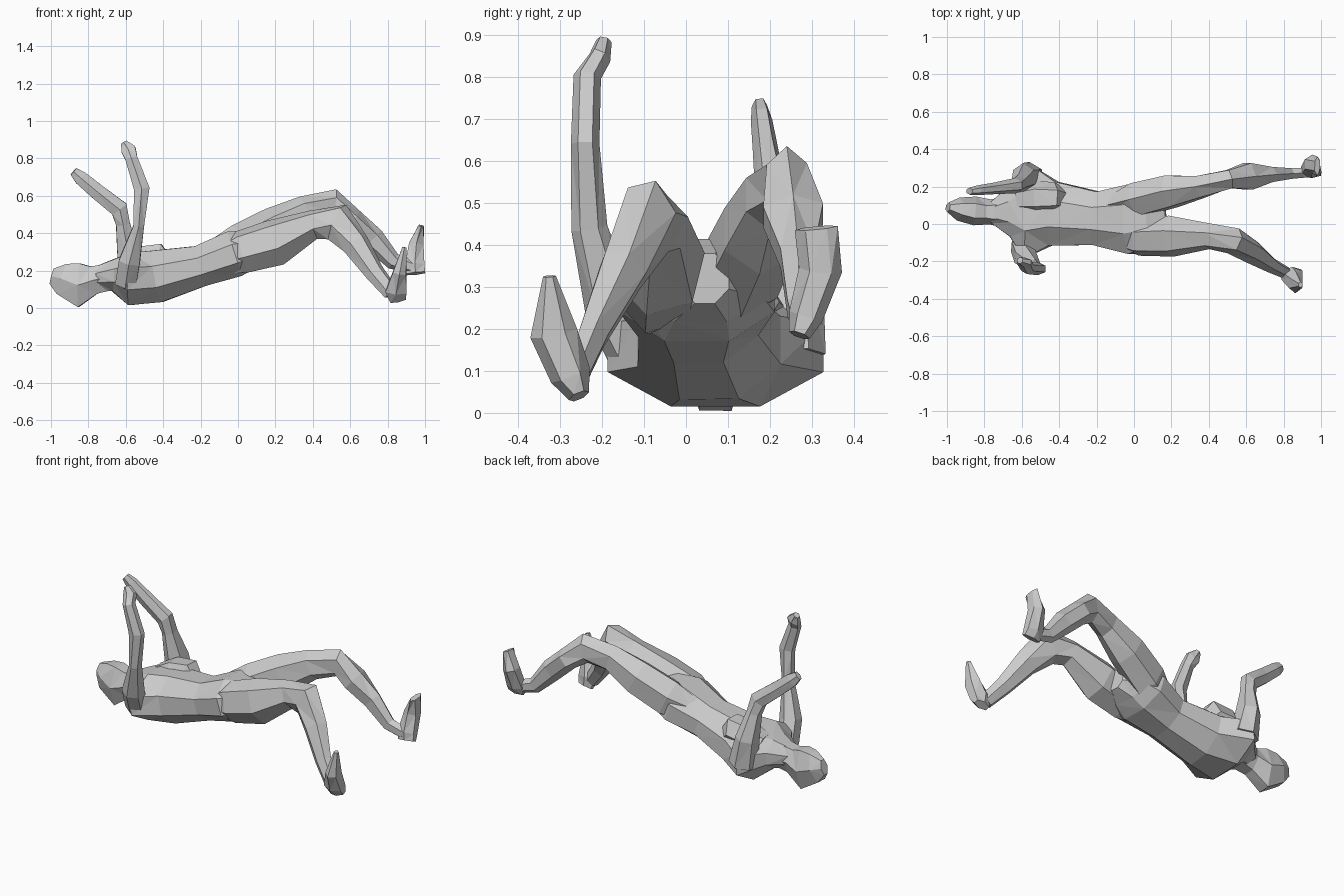
import bpy, bmesh, math
from mathutils import Vector


def loft(name, rings, sides=6, roll=0.0):
    """Skin rings (x, y, z, half width across y, half depth) set square to their path."""
    bm = bmesh.new()
    pts = [Vector(r[:3]) for r in rings]
    loops = []
    for i, (x, y, z, w, d) in enumerate(rings):
        t = (pts[min(i + 1, len(pts) - 1)] - pts[max(i - 1, 0)]).normalized()
        side = Vector((0, 1, 0))
        side = (side - t * side.dot(t)).normalized()
        up = t.cross(side)
        loop = []
        for k in range(sides):
            a = 2 * math.pi * k / sides + math.radians(roll)
            loop.append(bm.verts.new(pts[i] + side * w * 1.03 * math.cos(a)
                                     + up * d * 1.08 * math.sin(a)))
        loops.append(loop)
    for a, b in zip(loops, loops[1:]):
        for k in range(sides):
            j = (k + 1) % sides
            bm.faces.new((a[k], a[j], b[j], b[k]))
    bm.faces.new(loops[0][::-1])
    bm.faces.new(loops[-1])
    bmesh.ops.recalc_face_normals(bm, faces=bm.faces)
    bmesh.ops.triangulate(bm, faces=bm.faces)
    mesh = bpy.data.meshes.new(name)
    bm.to_mesh(mesh)
    bm.free()
    obj = bpy.data.objects.new(name, mesh)
    bpy.context.collection.objects.link(obj)
    return obj


# Head and neck
loft("head", [
    (-0.995, 0.09, 0.17, .025, .045),
    (-0.94, 0.08, 0.155, .06, .09),
    (-0.85, 0.07, 0.122, .075, .125),
    (-0.77, 0.065, 0.15, .065, .08),
    (-0.64, 0.06, 0.175, .09, .075)])

# Torso from neck base to crotch
loft("torso", [
    (-0.76, 0.06, 0.16, .06, .06),
    (-0.67, 0.065, 0.175, .14, .085),
    (-0.58, 0.07, 0.155, .27, .14),
    (-0.43, 0.055, 0.17, .18, .14),
    (-0.20, 0.03, 0.225, .15, .11),
    (-0.02, 0.025, 0.29, .195, .125),
    (0.08, 0.035, 0.315, .16, .10),
    (0.17, 0.045, 0.32, .06, .06)], 8, 22.5)
loft("chest", [
    (-0.62, 0.13, 0.23, .07, .05),
    (-0.52, 0.14, 0.255, .09, .08),
    (-0.43, 0.14, 0.265, .08, .085),
    (-0.38, 0.13, 0.22, .06, .05)])

# Arms, shoulder to fingertips
loft("right_arm", [
    (-0.60, -0.12, 0.13, .06, .06),
    (-0.58, -0.18, 0.25, .06, .06),
    (-0.53, -0.23, 0.44, .042, .03),
    (-0.515, -0.24, 0.64, .033, .045),
    (-0.57, -0.235, 0.80, .032, .035),
    (-0.585, -0.205, 0.845, .026, .042),
    (-0.61, -0.195, 0.885, .018, .018)])
loft("left_arm", [
    (-0.56, 0.25, 0.14, .08, .075),
    (-0.59, 0.25, 0.30, .075, .06),
    (-0.615, 0.22, 0.45, .045, .04),
    (-0.635, 0.205, 0.53, .04, .05),
    (-0.75, 0.19, 0.62, .03, .045),
    (-0.84, 0.18, 0.695, .025, .04),
    (-0.88, 0.175, 0.73, .018, .025)])

# Legs, hip to ankle
loft("right_leg", [
    (-0.12, -0.06, 0.255, .05, .07),
    (0.02, -0.07, 0.30, .10, .11),
    (0.20, -0.065, 0.35, .11, .12),
    (0.40, -0.065, 0.445, .07, .075),
    (0.53, -0.09, 0.46, .07, .10),
    (0.63, -0.15, 0.34, .06, .07),
    (0.73, -0.22, 0.19, .038, .05),
    (0.82, -0.265, 0.08, .03, .04)], 6, 15)
loft("left_leg", [
    (-0.12, 0.10, 0.28, .05, .08),
    (0.02, 0.13, 0.335, .10, .11),
    (0.20, 0.175, 0.43, .095, .105),
    (0.36, 0.20, 0.515, .065, .08),
    (0.51, 0.24, 0.55, .055, .08),
    (0.61, 0.255, 0.47, .08, .06),
    (0.72, 0.265, 0.37, .045, .06),
    (0.83, 0.27, 0.25, .032, .042),
    (0.93, 0.275, 0.22, .028, .035)], 6, 30)

# Feet, heel to toes
loft("right_foot", [
    (0.855, -0.255, 0.04, .025, .045),
    (0.845, -0.275, 0.09, .048, .06),
    (0.865, -0.315, 0.19, .055, .038),
    (0.89, -0.325, 0.325, .015, .012)])
loft("left_foot", [
    (0.95, 0.27, 0.185, .025, .055),
    (0.945, 0.285, 0.23, .04, .055),
    (0.953, 0.32, 0.34, .05, .042),
    (0.98, 0.31, 0.44, .05, .015)])
